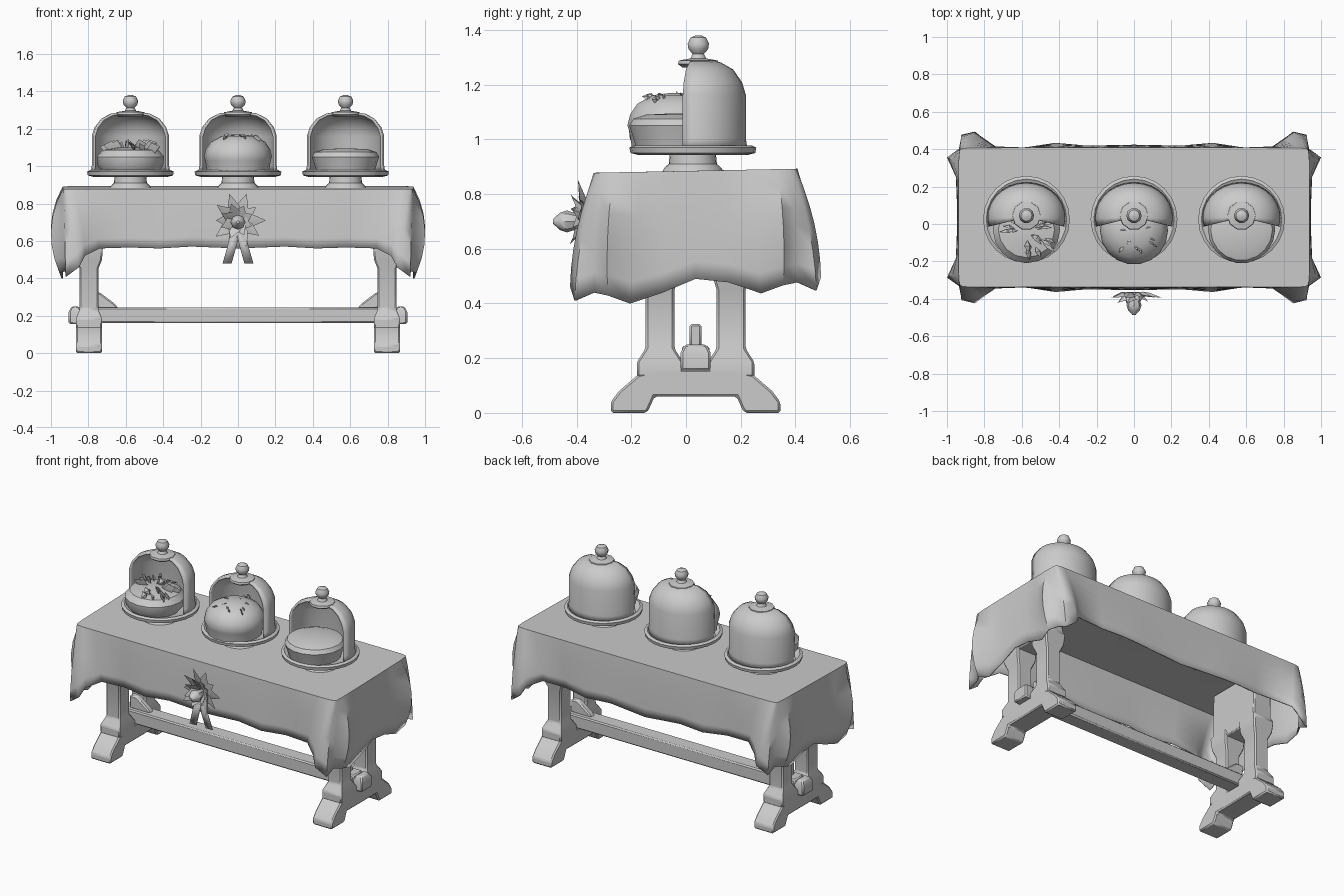
import bpy, bmesh, math, random
from mathutils import Vector

random.seed(4)
default_cube = bpy.data.objects.get("Cube")
if default_cube:
    bpy.data.objects.remove(default_cube)

grey = bpy.data.materials.new("plain grey")
grey.use_nodes = True
grey.diffuse_color = (0.6, 0.6, 0.6, 1)
grey.node_tree.nodes["Principled BSDF"].inputs["Base Color"].default_value = grey.diffuse_color
MID_Y = 0.035


def finish(name, bm, loc=(0, 0, 0), angle=40):
    """Turn a bmesh into a shaded object."""
    bmesh.ops.recalc_face_normals(bm, faces=bm.faces)
    mesh = bpy.data.meshes.new(name)
    bm.to_mesh(mesh)
    bm.free()
    mesh.materials.append(grey)
    ob = bpy.data.objects.new(name, mesh)
    ob.location = loc
    bpy.context.collection.objects.link(ob)
    bpy.ops.object.select_all(action='DESELECT')
    ob.select_set(True)
    bpy.context.view_layer.objects.active = ob
    bpy.ops.object.shade_smooth_by_angle(angle=math.radians(angle))
    return ob


def skin(bm, rings, closed):
    """Bridge consecutive rings of equal length with quads."""
    for a, b in zip(rings, rings[1:]):
        n = len(a)
        for i in range(n if closed else n - 1):
            j = (i + 1) % n
            bm.faces.new((a[i], a[j], b[j], b[i]))


def lathe(name, profile, loc, sides=20, start=0, sweep=360):
    """Spin a (radius, height) profile; a partial sweep stays an open shell."""
    bm = bmesh.new()
    full = sweep == 360
    count = sides if full else sides + 1
    angles = [math.radians(start + sweep * i / sides) for i in range(count)]
    rings = [[bm.verts.new((r * math.cos(a), r * math.sin(a), z)) for a in angles]
             for r, z in profile]
    skin(bm, rings, full)
    if full:
        bm.faces.new(rings[0])
        bm.faces.new(rings[-1])
    return finish(name, bm, loc)


def soften(ob):
    ob.modifiers.new("soft edges", 'BEVEL').width = 0.008


def stack(name, sections, loc=(0, 0, 0)):
    """Loft rectangles given as (z, half width x, half depth y)."""
    bm = bmesh.new()
    rings = [[bm.verts.new((sx * w, sy * d, z))
              for sx, sy in ((-1, -1), (1, -1), (1, 1), (-1, 1))] for z, w, d in sections]
    skin(bm, rings, True)
    bm.faces.new(rings[0])
    bm.faces.new(rings[-1])
    soften(finish(name, bm, loc, 30))


def prism(name, outline, depth, loc, axis):
    """Extrude an outline, drawn as (side, up), along x or y."""
    bm = bmesh.new()
    rings = [[bm.verts.new((d, s, z) if axis == 'x' else (s, d, z)) for s, z in outline]
             for d in (-depth, depth)]
    skin(bm, rings, True)
    for r in rings:
        bm.faces.new(r)
    soften(finish(name, bm, loc, 30))


def add_leaf(bm, base, direction, length, width):
    """Pointed, creased leaf with a thin body."""
    d = Vector(direction).normalized()
    side = d.cross(Vector((0.3, 1, 0.2))).normalized() * width
    up = side.cross(d).normalized() * width * 0.45
    base = Vector(base)
    mid = base + d * length * 0.5
    root, tip = bm.verts.new(base), bm.verts.new(base + d * length)
    ring = [bm.verts.new(mid + v) for v in (side, up, -side, -up * 0.3)]
    for i in range(4):
        bm.faces.new((root, ring[i], ring[i - 1]))
        bm.faces.new((tip, ring[i - 1], ring[i]))


# Draped cloth: one quarter as (top x, y), (belly x, y), (hem x, y, z)
quarter = [
    (0, .37, 0, .385, 0, .385, .56),
    (.25, .37, .25, .375, .25, .38, .57),
    (.42, .37, .42, .385, .42, .395, .56),
    (.6, .37, .6, .37, .58, .37, .565),
    (.8, .37, .77, .38, .74, .375, .56),
    (.88, .37, .83, .42, .82, .43, .52),
    (.92, .365, .88, .45, .85, .455, .46),
    (.93, .355, .92, .43, .92, .44, .41),
    (.932, .34, .94, .37, .92, .37, .44),
    (.935, .3, 1.05, .33, .95, .32, .43),
    (.935, .2, .96, .22, .94, .24, .4),
    (.935, .1, .95, .1, .94, .12, .44),
    (.935, 0, .945, 0, .94, 0, .49)]


def drape(p, sign, t):
    """Point on a hanging curve; the back corners hang a little shorter."""
    a, b, c = (1 - t) ** 2, 2 * t * (1 - t), t * t
    y = sign * (a * p[1] + b * p[3] + c * p[5])
    top = .882 + .02 * sign * p[1]
    hem = p[6] + (.04 * p[0] if sign > 0 and p[1] else 0)
    return a * p[0] + b * p[2] + c * p[4], y, top + (hem - top) * t


walk = [(p, -1) for p in quarter] + [(p, 1) for p in quarter[-2::-1]]
bm = bmesh.new()
rows = [[bm.verts.new(drape(p, sign, step / 6)) for p, sign in walk] for step in range(7)]
skin(bm, rows, False)
bm.faces.new(rows[0])
cloth = finish("tablecloth", bm, (0, MID_Y, 0), 50)
cloth.modifiers.new("both sides", 'MIRROR')
thick = cloth.modifiers.new("cloth thickness", 'SOLIDIFY')
thick.thickness = 0.008
thick.offset = 0

# Table frame
stack("stretcher", [(.16, .84, .05), (.245, .84, .05)], (0, MID_Y, 0))
half_foot = [(.31, 0), (.31, .04), (.28, .08), (.21, .14), (.13, .16)]
arch = [(.15, .06), (.17, .015), (.18, 0)]
foot = half_foot + [(-s, z) for s, z in half_foot[::-1]]
foot += [(-s, z) for s, z in arch[::-1]] + arch
for side, label in ((1, "left"), (-1, "right")):
    x = side * 0.797
    prism(label + "_foot", foot, 0.07, (x, MID_Y, 0), 'x')
    stack(label + "_cross_beam", [(.54, .068, .19), (.87, .062, .19)], (x, MID_Y, 0))
    for dy, end in ((-.13, "front"), (.13, "back")):
        stack(f"{label}_{end}_column",
              [(.13, .07, .085), (.185, .07, .085), (.235, .05, .053), (.45, .05, .053),
               (.5, .07, .068), (.57, .075, .075), (.6, .062, .06), (.87, .062, .06)],
              (x, MID_Y + dy, 0))
    stack(label + "_stretcher_end", [(.155, .035, .055), (.22, .035, .055), (.25, .02, .04)],
          (side * .87, MID_Y, 0))
    prism(label + "_brace", [(side * s, z) for s, z in ((.64, .24), (.66, .265), (.74, .325),
                                                       (.79, .325), (.79, .24))],
          0.022, (0, MID_Y, 0), 'y')

# Cake stands with open-fronted domes
for x, label in ((-.575, "right"), (0, "middle"), (.575, "left")):
    lathe(label + "_cake_stand",
          [(.115, .875), (.105, .895), (.088, .91), (.085, .942), (.2, .943), (.228, .95),
           (.232, .97), (.215, .978), (.2, .968)], (x, .025, 0), 24)
    dome = lathe(label + "_dome",
                 [(.205, .97), (.2, 1.0), (.2, 1.16), (.185, 1.205), (.15, 1.25),
                  (.1, 1.275), (.03, 1.283)], (x, .035, 0), 16, -15, 210)
    dome.scale.y = 0.89
    shell = dome.modifiers.new("shell thickness", 'SOLIDIFY')
    shell.thickness = 0.014
    shell.offset = 0
    lathe(label + "_dome_knob",
          [(.06, 1.262), (.078, 1.275), (.075, 1.288), (.03, 1.296), (.022, 1.312),
           (.038, 1.33), (.041, 1.35), (.03, 1.372), (.01, 1.38)], (x, .045, 0), 10)

# Cakes: a crowned one, a tall domed one and a low pie
lathe("crowned_cake", [(.15, .97), (.175, 1.0), (.18, 1.05), (.15, 1.085), (.06, 1.1)],
      (-.575, -.03, 0), 16)
lathe("domed_cake", [(.165, .97), (.175, 1.03), (.182, 1.05), (.172, 1.09), (.145, 1.13),
                     (.09, 1.16), (.02, 1.17)], (0, -.035, 0), 18)
lathe("low_pie", [(.155, .97), (.17, 1.02), (.18, 1.05), (.165, 1.075), (.12, 1.09),
                  (.02, 1.095)], (.575, -.03, 0), 18)


def topping(name, x, radius, base_z, rise, count, length):
    """Scatter small leaves over a cake top."""
    bm = bmesh.new()
    for _ in range(count):
        a = random.uniform(0, math.tau)
        r = radius * math.sqrt(random.random())
        z = base_z + rise * (1 - (r / radius) ** 2)
        out = (math.cos(a), math.sin(a), random.uniform(0, .3))
        add_leaf(bm, (x + r * math.cos(a), -.035 + r * math.sin(a), z), out,
                 length * random.uniform(.7, 1.1), length * .35)
    finish(name, bm, angle=30)


topping("crowned_cake_leaves", -.575, .11, 1.085, .025, 26, .085)
topping("domed_cake_decoration", 0, .12, 1.14, .025, 14, .04)

# Flower rosette on the front of the cloth
bm = bmesh.new()
for ring, (count, length, lean) in enumerate(((10, .14, .2), (8, .11, .6))):
    for i in range(count):
        a = math.tau * (i + ring * .5) / count
        add_leaf(bm, (0, -.365, .71), (math.cos(a), -lean, math.sin(a)),
                 length * random.uniform(.85, 1.1), .034)
finish("rosette_leaves", bm, angle=30)
bud = lathe("rosette_bud", [(.02, 0), (.03, .04), (.04, .07), (.032, .095), (.008, .122)],
            (0, -.365, .7), 8)
bud.rotation_euler.x = math.pi / 2

# Ribbon tails
for side, label in ((1, "left"), (-1, "right")):
    bm = bmesh.new()
    rings = [[bm.verts.new((side * (c + w), y, z)) for w in (-.024, .024)]
             for c, y, z in ((.01, -.37, .68), (.03, -.39, .58), (.058, -.38, .48))]
    skin(bm, rings, False)
    tail = finish(label + "_ribbon_tail", bm)
    tail.modifiers.new("ribbon thickness", 'SOLIDIFY').thickness = 0.006
